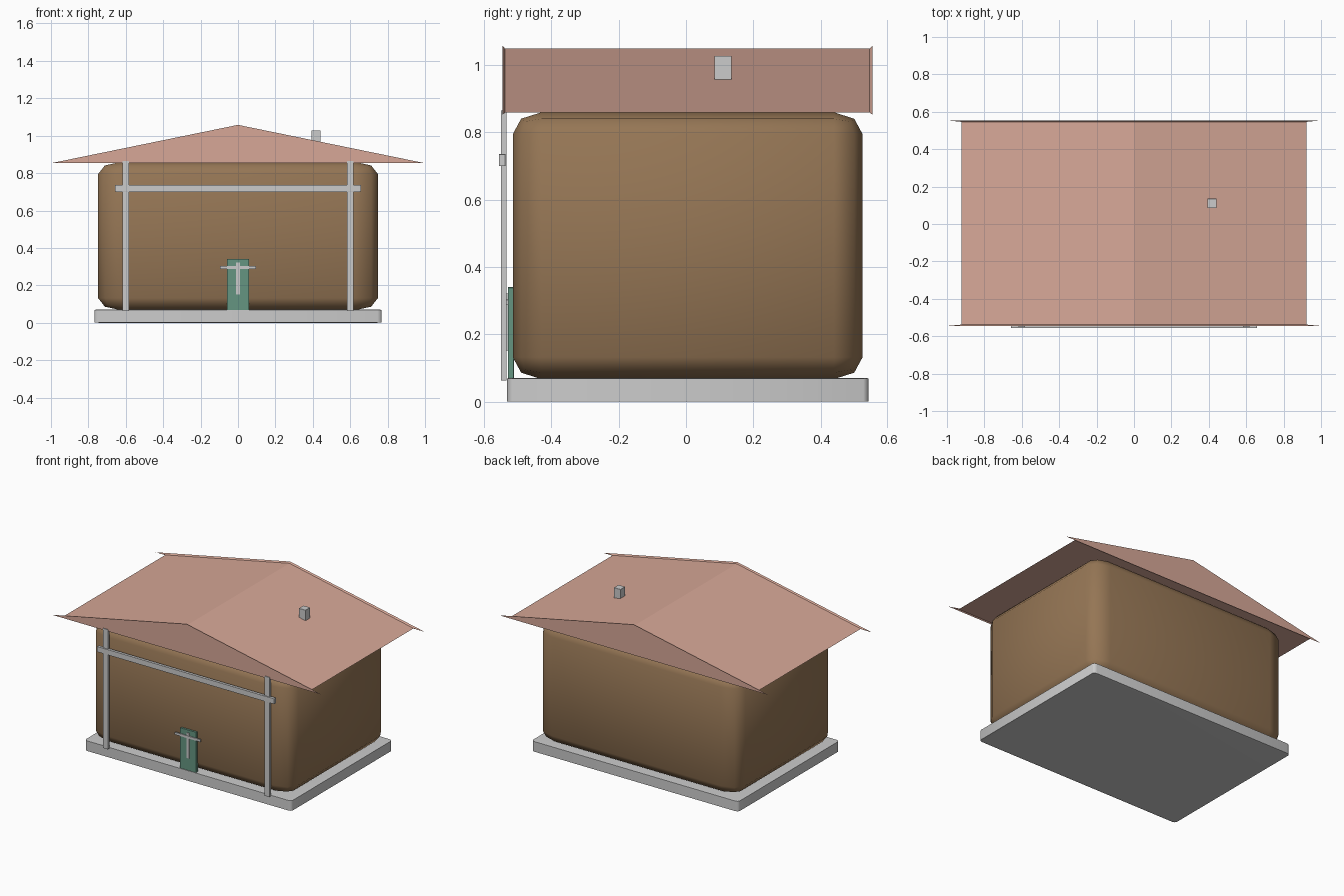
import bpy, bmesh
from math import radians

if "Cube" in bpy.data.objects:
    bpy.data.objects.remove(bpy.data.objects["Cube"])


def material(name, rgb):
    m = bpy.data.materials.new(name)
    m.diffuse_color = (*rgb, 1)
    m.use_nodes = True
    m.node_tree.nodes["Principled BSDF"].inputs["Base Color"].default_value = m.diffuse_color
    return m


BROWN = material("wall_brown", (0.30, 0.18, 0.09))
PINK = material("roof_clay", (0.68, 0.39, 0.31))
GREEN = material("door_green", (0.13, 0.30, 0.22))


def finish(name, bm, mat=None, smooth=False):
    bmesh.ops.recalc_face_normals(bm, faces=bm.faces)
    me = bpy.data.meshes.new(name)
    bm.to_mesh(me)
    bm.free()
    ob = bpy.data.objects.new(name, me)
    bpy.context.collection.objects.link(ob)
    if mat:
        me.materials.append(mat)
    if smooth:
        bpy.ops.object.select_all(action='DESELECT')
        ob.select_set(True)
        bpy.context.view_layer.objects.active = ob
        bpy.ops.object.shade_smooth_by_angle(angle=radians(50))
    return ob


def box(name, x, y, z, mat=None, bevel=0.0, smooth=False):
    """Unit cube, bevelled, then stretched to the given (min, max) ranges."""
    bm = bmesh.new()
    bmesh.ops.create_cube(bm, size=1)
    if bevel:
        bmesh.ops.bevel(bm, geom=bm.edges[:], offset=bevel, segments=2,
                        profile=0.5, affect='EDGES')
    for v in bm.verts:
        for i, (lo, hi) in enumerate((x, y, z)):
            v.co[i] = (lo + hi) / 2 + v.co[i] * (hi - lo)
    return finish(name, bm, mat, smooth)


# Foundation slab and rounded walls
box("foundation", (-0.768, 0.768), (-0.532, 0.543), (0, 0.07), bevel=0.015, smooth=True)
box("walls", (-0.748, 0.748), (-0.515, 0.525), (0.067, 0.86), BROWN, 0.082, True)

# Gable roof: triangular sections lofted along y, flaring at both ends
bm = bmesh.new()
rings = []
for y, half, low, top in ((-0.545, 1.0, 0.853, 1.058), (-0.538, 0.922, 0.859, 1.049),
                          (0.546, 0.922, 0.859, 1.049), (0.554, 1.0, 0.853, 1.058)):
    rings.append([bm.verts.new(p) for p in ((-half, y, low), (half, y, low), (0, y, top))])
for a, b in zip(rings, rings[1:]):
    for i in range(3):
        j = (i + 1) % 3
        bm.faces.new((a[i], a[j], b[j], b[i]))
bm.faces.new(rings[0])
bm.faces.new(rings[-1])
finish("roof", bm, PINK)

# Chimney
box("chimney", (0.392, 0.442), (0.085, 0.135), (0.93, 1.028), bevel=0.03)

# Porch posts and crossbeam
for side, cx in (("left", -0.6), ("right", 0.6)):
    box(side + "_post", (cx - 0.018, cx + 0.018), (-0.55, -0.533), (0.063, 0.866), bevel=0.02)
box("crossbeam", (-0.658, 0.658), (-0.556, -0.537), (0.70, 0.736), bevel=0.02)

# Door with crossed bars
box("door", (-0.06, 0.06), (-0.529, -0.512), (0.067, 0.34), GREEN, 0.02)
box("door_upright_bar", (-0.011, 0.011), (-0.533, -0.526), (0.152, 0.322), bevel=0.02)
box("door_cross_bar", (-0.096, 0.096), (-0.535, -0.527), (0.287, 0.303), bevel=0.02)
